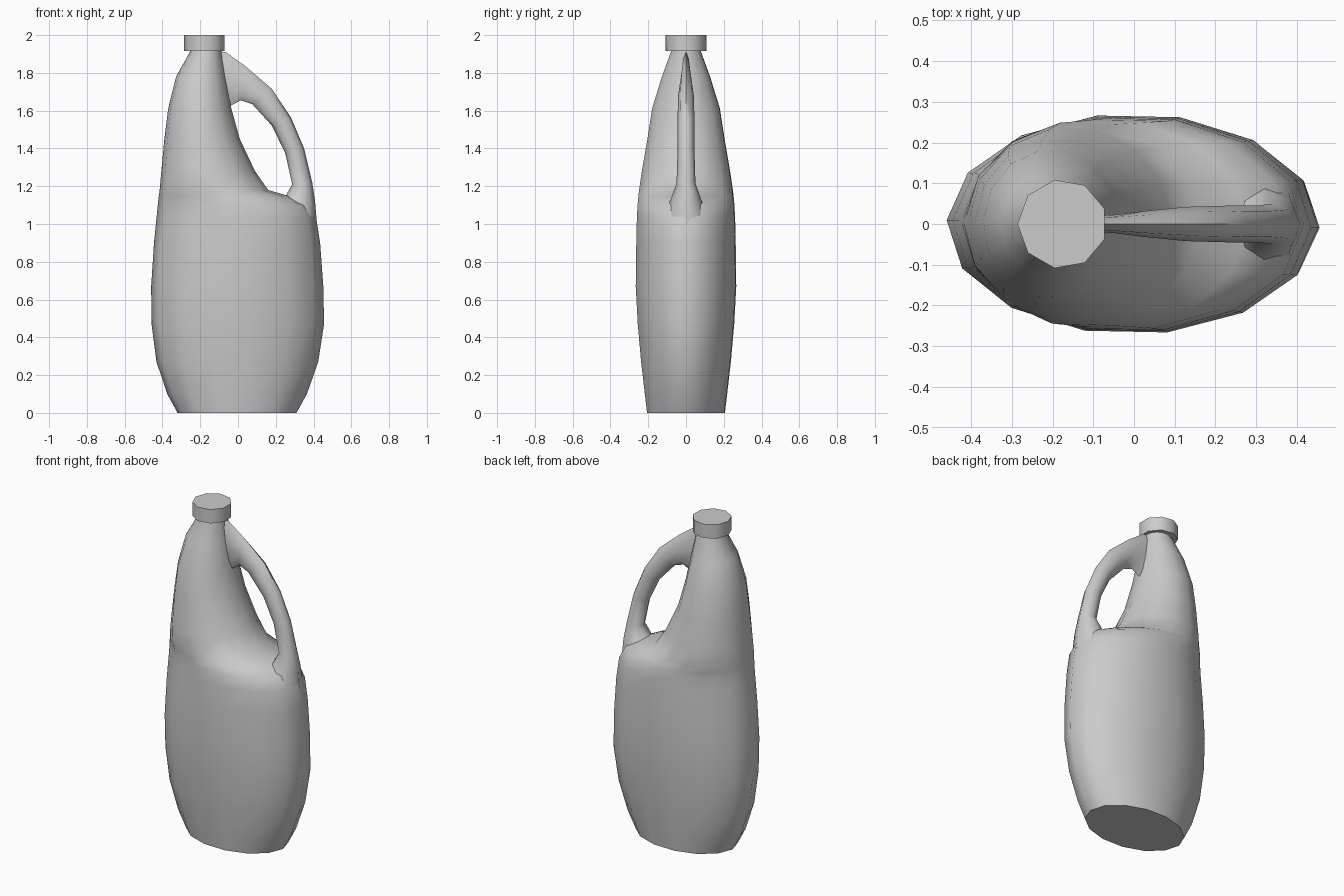
import bpy, bmesh, math
from mathutils import Vector

if "Cube" in bpy.data.objects:
    bpy.data.objects.remove(bpy.data.objects["Cube"], do_unlink=True)

grey = bpy.data.materials.new("plain grey plastic")
grey.use_nodes = True
grey.diffuse_color = (0.6, 0.6, 0.6, 1)
grey.node_tree.nodes["Principled BSDF"].inputs["Base Color"].default_value = (0.6, 0.6, 0.6, 1)


def loft(name, rings, sides, turn):
    """Skin elliptical rings given as (centre, half axis, half axis)."""
    bm = bmesh.new()
    loops = []
    for centre, a, b in rings:
        angles = [math.radians(turn) + math.tau * i / sides for i in range(sides)]
        loops.append([bm.verts.new(centre + a * math.cos(t) + b * math.sin(t)) for t in angles])
    for low, high in zip(loops, loops[1:]):
        for i in range(sides):
            j = (i + 1) % sides
            bm.faces.new((low[i], low[j], high[j], high[i]))
    bm.faces.new(loops[0])
    bm.faces.new(loops[-1])
    bmesh.ops.recalc_face_normals(bm, faces=bm.faces)
    mesh = bpy.data.meshes.new(name)
    bm.to_mesh(mesh)
    bm.free()
    mesh.materials.append(grey)
    obj = bpy.data.objects.new(name, mesh)
    bpy.context.collection.objects.link(obj)
    bpy.ops.object.select_all(action="DESELECT")
    obj.select_set(True)
    bpy.context.view_layer.objects.active = obj
    bpy.ops.object.shade_smooth_by_angle(angle=math.radians(55))
    return obj


def level_ring(z, x0, x1, depth):
    return Vector(((x0 + x1) / 2, 0, z)), Vector(((x1 - x0) / 2, 0, 0)), Vector((0, depth, 0))


def handle_ring(outer, inner, width):
    o, i = Vector((outer[0], 0, outer[1])), Vector((inner[0], 0, inner[1]))
    return (o + i) / 2, (o - i) / 2, Vector((0, width, 0))


# Bottle body: height, left edge, right edge, half depth
body = [
    (0, -0.32, 0.31, 0.21), (0.1, -0.375, 0.365, 0.222), (0.27, -0.432, 0.425, 0.242),
    (0.47, -0.458, 0.456, 0.26), (0.67, -0.46, 0.452, 0.271), (0.9, -0.445, 0.435, 0.268),
    (1.03, -0.432, 0.415, 0.265), (1.1, -0.425, 0.375, 0.261), (1.145, -0.42, 0.28, 0.257),
    (1.18, -0.415, 0.16, 0.253), (1.28, -0.406, 0.09, 0.238), (1.45, -0.39, 0.01, 0.208),
    (1.61, -0.37, -0.035, 0.183), (1.78, -0.328, -0.065, 0.13), (1.92, -0.25, -0.09, 0.078),
    (1.94, -0.25, -0.09, 0.075),
]
loft("bottle_body", [level_ring(*r) for r in body], 14, -2)

# Handle: outer point, inner point, half width, from neck down into the shoulder
handle = [
    ((-0.11, 1.915), (-0.13, 1.62), 0.02), ((-0.065, 1.91), (-0.04, 1.625), 0.022),
    ((0.04, 1.835), (0.015, 1.655), 0.032), ((0.18, 1.715), (0.075, 1.635), 0.042),
    ((0.28, 1.565), (0.18, 1.52), 0.045), ((0.35, 1.4), (0.25, 1.375), 0.045),
    ((0.393, 1.22), (0.287, 1.21), 0.05), ((0.408, 1.12), (0.25, 1.145), 0.08),
    ((0.418, 1.0), (0.15, 1.04), 0.12),
]
loft("handle", [handle_ring(*r) for r in handle], 8, 0)

# Screw cap
loft("cap", [level_ring(z, -0.286, -0.066, 0.11) for z in (1.915, 2.0)], 9, 20)
